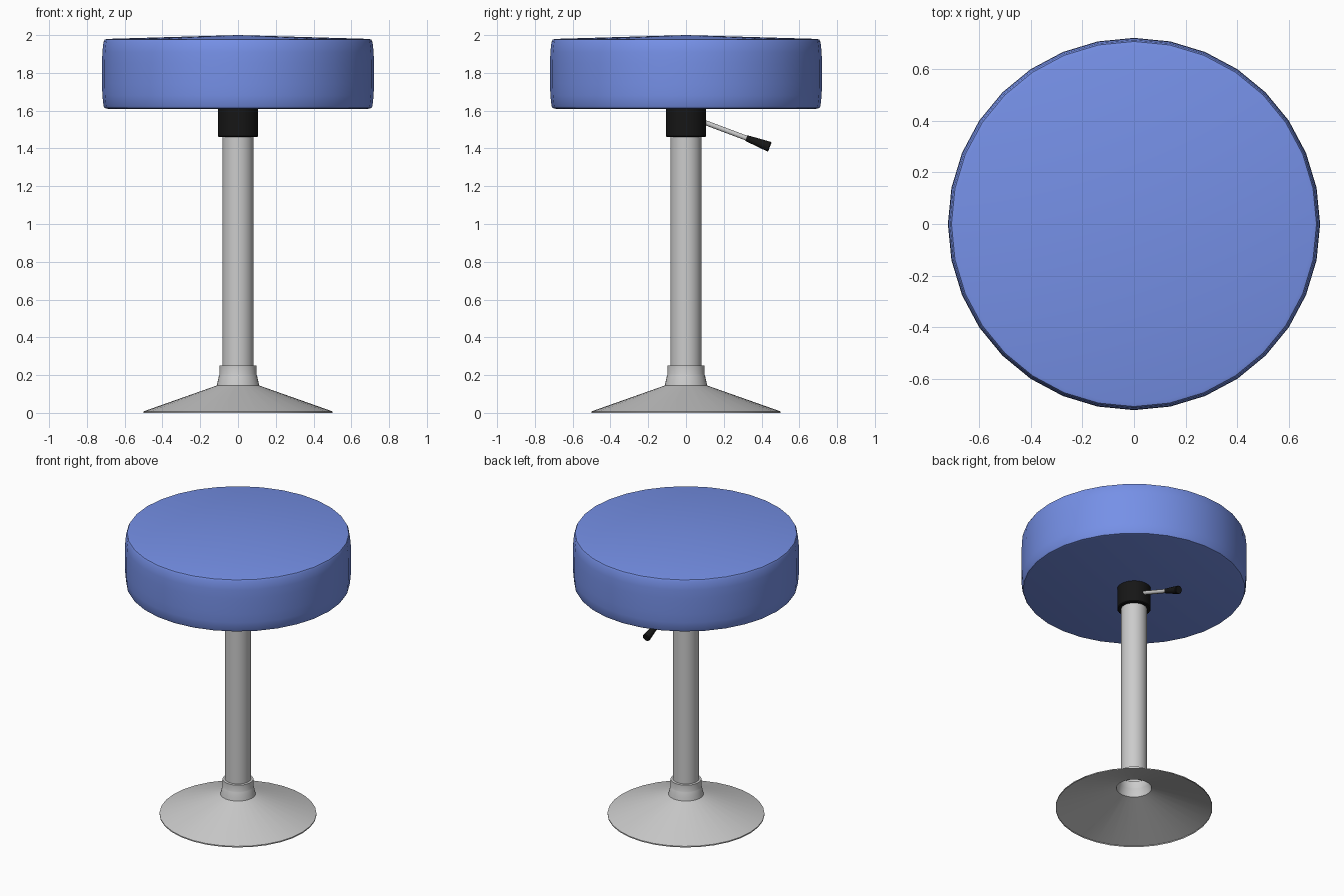
import bpy, bmesh, math
from mathutils import Vector

if "Cube" in bpy.data.objects:
    bpy.data.objects.remove(bpy.data.objects["Cube"])


def material(name, rgb):
    m = bpy.data.materials.new(name)
    m.diffuse_color = (*rgb, 1)
    m.use_nodes = True
    m.node_tree.nodes["Principled BSDF"].inputs["Base Color"].default_value = m.diffuse_color
    return m


def lathe(name, profile, sides, mat=None, start=None, direction=None):
    """Spin an (r, z) profile, listed bottom to top, around z; optionally aim it along a direction."""
    bm = bmesh.new()
    rings = []
    for r, z in profile:
        if r == 0:
            rings.append([bm.verts.new((0, 0, z))] * sides)
        else:
            rings.append([bm.verts.new((r * math.cos(2 * math.pi * i / sides),
                                        r * math.sin(2 * math.pi * i / sides), z))
                          for i in range(sides)])
    for a, b in zip(rings, rings[1:]):
        for i in range(sides):
            j = (i + 1) % sides
            bm.faces.new(list(dict.fromkeys((a[i], a[j], b[j], b[i]))))
    me = bpy.data.meshes.new(name)
    bm.to_mesh(me)
    bm.free()
    ob = bpy.data.objects.new(name, me)
    bpy.context.collection.objects.link(ob)
    if mat:
        me.materials.append(mat)
    if direction:
        ob.location = start
        ob.rotation_euler = direction.to_track_quat('Z', 'Y').to_euler()
    bpy.ops.object.select_all(action='DESELECT')
    bpy.context.view_layer.objects.active = ob
    ob.select_set(True)
    bpy.ops.object.shade_smooth_by_angle(angle=math.radians(35))
    return ob


blue = material("blue_vinyl", (0.18, 0.28, 0.8))
black = material("black_plastic", (0.008, 0.008, 0.008))

# Padded seat with a slightly crowned top
lathe("seat", [(0, 1.61), (0.69, 1.61), (0.706, 1.614), (0.712, 1.625), (0.718, 1.68),
               (0.72, 1.74), (0.72, 1.85), (0.718, 1.91), (0.712, 1.965),
               (0.706, 1.976), (0.69, 1.98), (0, 2.0)], 32, blue)

# Flared base: open shell with a neck
lathe("base", [(0.5, 0), (0.5, 0.008), (0.112, 0.145), (0.108, 0.165), (0.1, 0.2),
               (0.098, 0.205), (0.098, 0.25), (0.082, 0.252)], 32)

# Column
lathe("column", [(0.083, 0.24), (0.083, 1.48)], 32)

# Height-adjustment collar
lathe("collar", [(0, 1.46), (0.102, 1.46), (0.107, 1.465), (0.107, 1.61), (0, 1.61)], 32, black)

# Lever and its tapered grip
start, end = Vector((0, 0.09, 1.541)), Vector((0, 0.444, 1.408))
axis = end - start
n = axis.length
lathe("lever_rod", [(0, 0), (0.013, 0), (0.013, n - 0.11), (0, n - 0.11)], 16,
      None, start, axis)
lathe("lever_grip", [(0, n - 0.133), (0.016, n - 0.133), (0.027, n - 0.005),
                     (0.024, n), (0, n)], 16, black, start, axis)
